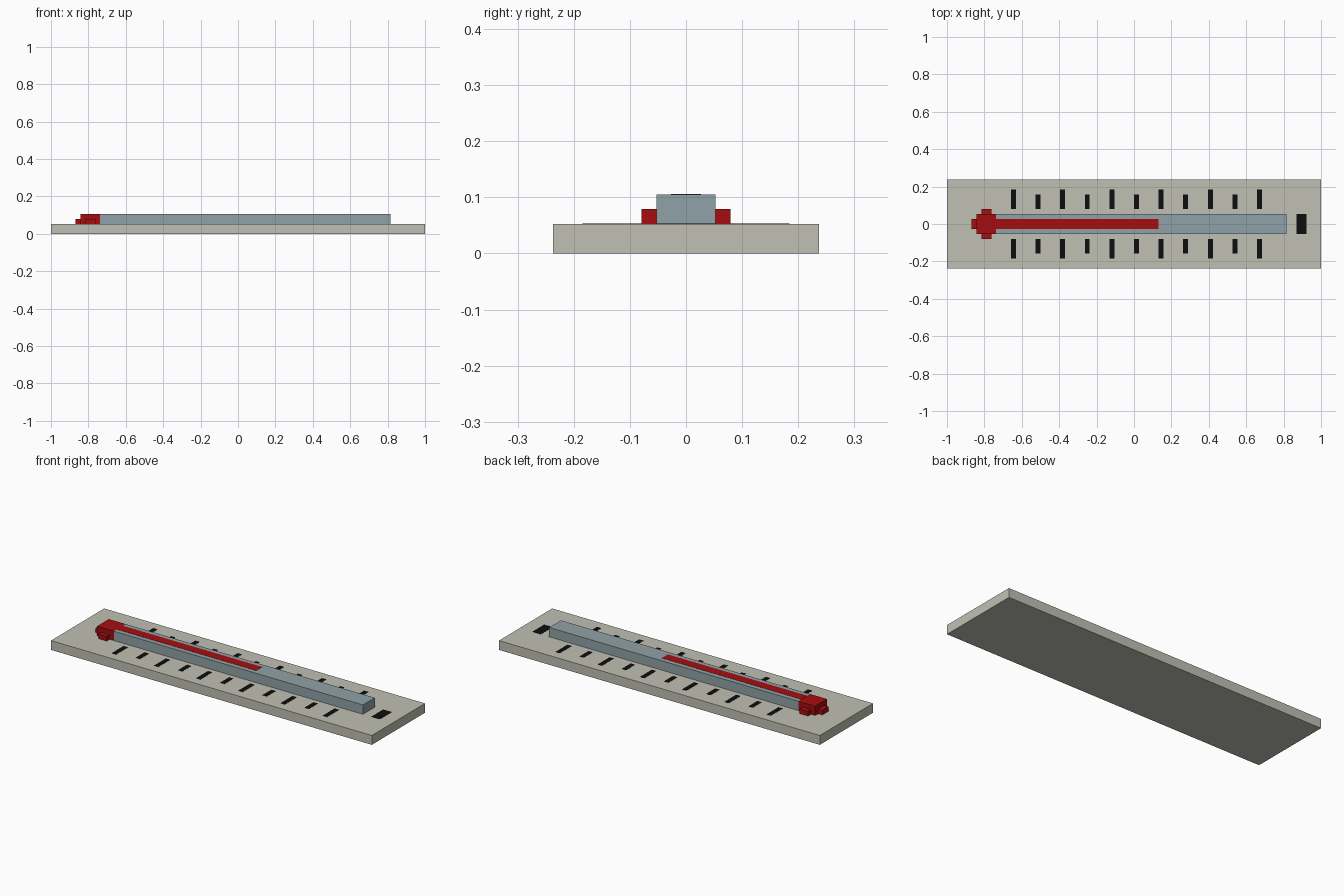
import bpy

if "Cube" in bpy.data.objects:
    bpy.data.objects.remove(bpy.data.objects["Cube"])

U = 1 / 19        # module: the base is 38 x 9 x 1 modules
THIN = 0.02       # painted plate thickness in modules


def material(name, rgb):
    m = bpy.data.materials.new(name)
    m.diffuse_color = (*rgb, 1)
    m.use_nodes = True
    m.node_tree.nodes["Principled BSDF"].inputs["Base Color"].default_value = m.diffuse_color
    return m


STONE = material("warm_grey", (0.53, 0.53, 0.46))
GLASS = material("blue_grey", (0.28, 0.36, 0.385))
RED = material("red", (0.38, 0.004, 0.005))
BLACK = material("black", (0.004, 0.004, 0.004))


def box(name, x, y, z, mat):
    """Box from (min, max) ranges given in modules."""
    bpy.ops.mesh.primitive_cube_add(
        size=1, location=[(a + b) / 2 * U for a, b in (x, y, z)])
    ob = bpy.context.object
    ob.name = name
    ob.scale = [(b - a) * U for a, b in (x, y, z)]
    bpy.ops.object.transform_apply(location=False, rotation=False, scale=True)
    ob.data.materials.append(mat)
    return ob


# Base board and raised tube
box("base_board", (-19, 19), (-4.5, 4.5), (0, 1), STONE)
box("tube", (-14, 15.5), (-1, 1), (1, 2), GLASS)

# Red bulb with lower side bumps
box("bulb", (-16, -14), (-1, 1), (1, 2), RED)
box("bulb_end_bump", (-16.5, -16), (-0.5, 0.5), (1, 1.5), RED)
for side, label in ((-1, "front"), (1, "back")):
    y = sorted((side * 1, side * 1.5))
    box(f"bulb_{label}_bump", (-15.5, -14.5), y, (1, 1.5), RED)

# Red liquid stripe on top of the tube
box("liquid_stripe", (-14, 2.5), (-0.5, 0.5), (2, 2 + THIN), RED)

# Scale marks: long and short alternate on both sides
for i in range(11):
    x = -12.5 + 2.5 * i
    outer = 3.5 if i % 2 == 0 else 3
    for side, label in ((-1, "front"), (1, "back")):
        y = sorted((side * 1.5, side * outer))
        box(f"scale_mark_{label}_{i}", (x, x + 0.5), y, (1, 1 + THIN), BLACK)

# End mark beyond the tube
box("end_mark", (16.5, 17.5), (-1, 1), (1, 1 + THIN), BLACK)
